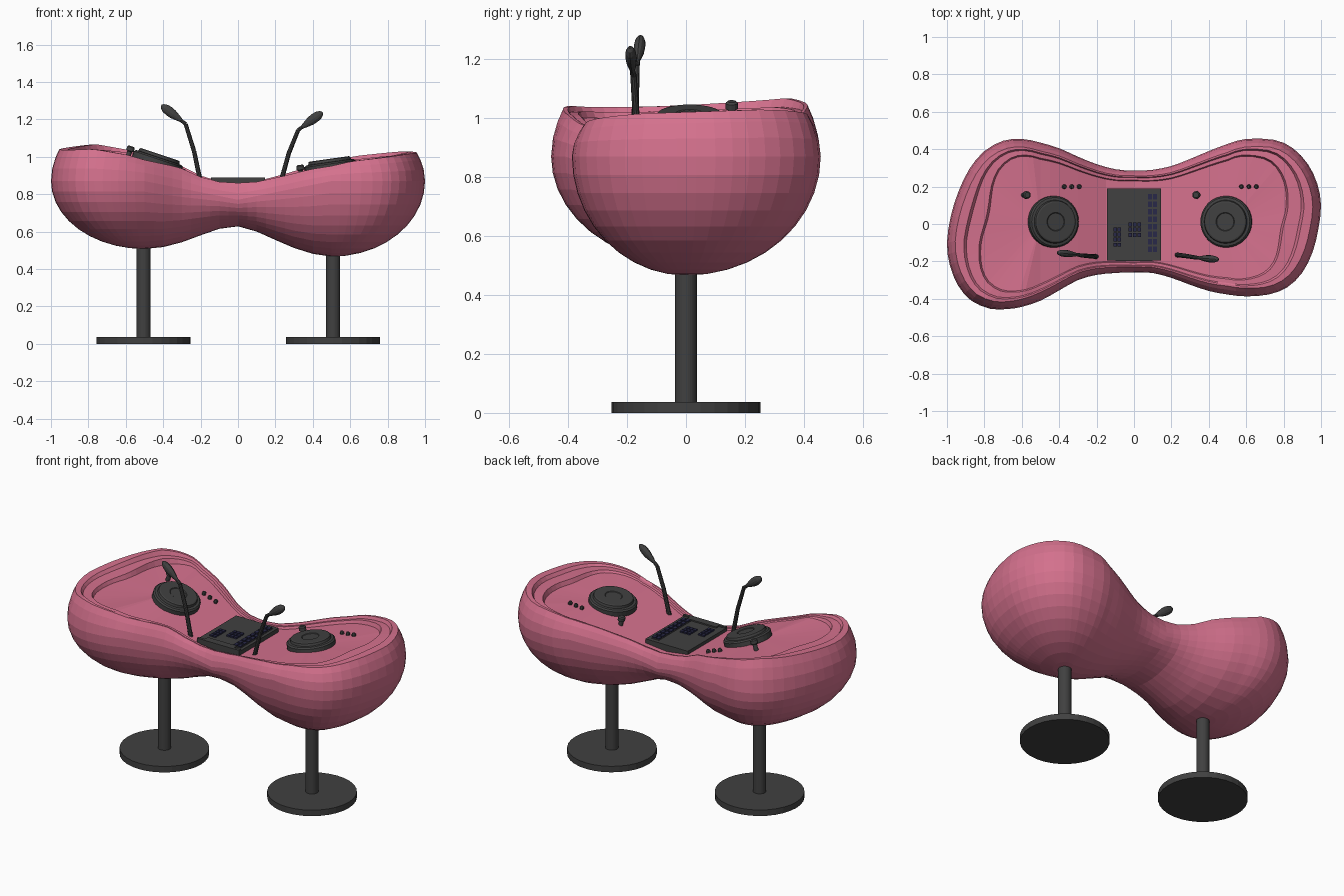
import bpy, bmesh, math
from mathutils import Vector, Matrix

if "Cube" in bpy.data.objects:
    bpy.data.objects.remove(bpy.data.objects["Cube"])


def material(name, rgb):
    m = bpy.data.materials.new(name)
    m.diffuse_color = (*rgb, 1)
    m.use_nodes = True
    m.node_tree.nodes["Principled BSDF"].inputs["Base Color"].default_value = m.diffuse_color
    return m


PINK = material("pink shell", (0.66, 0.165, 0.268))
DARK = material("dark grey", (0.052, 0.052, 0.052))
NAVY = material("navy buttons", (0.022, 0.022, 0.065))


def finish(name, bm, mat):
    bmesh.ops.recalc_face_normals(bm, faces=bm.faces)
    me = bpy.data.meshes.new(name)
    bm.to_mesh(me)
    bm.free()
    me.materials.append(mat)
    ob = bpy.data.objects.new(name, me)
    bpy.context.collection.objects.link(ob)
    return ob


def lathe(name, profile, mtx, mat, n=24):
    """Revolve (radius, height) points round z, capped at both ends."""
    bm = bmesh.new()
    rings = []
    for r, z in profile:
        rings.append([bm.verts.new(mtx @ Vector((r * math.cos(2 * math.pi * i / n),
                                                 r * math.sin(2 * math.pi * i / n), z)))
                      for i in range(n)])
    for a, b in zip(rings, rings[1:]):
        for i in range(n):
            j = (i + 1) % n
            bm.faces.new((a[i], a[j], b[j], b[i]))
    bm.faces.new(rings[0][::-1])
    bm.faces.new(rings[-1])
    return finish(name, bm, mat)


def boxes(name, items, mat):
    """Join several boxes given as (centre, size)."""
    bm = bmesh.new()
    for c, s in items:
        bmesh.ops.create_cube(bm, size=1, matrix=Matrix.Translation(c) @ Matrix.Diagonal((*s, 1)))
    return finish(name, bm, mat)


def interp(table, x):
    if x <= table[0][0]:
        return table[0][1]
    for (x0, z0), (x1, z1) in zip(table, table[1:]):
        if x <= x1:
            return z0 + (z1 - z0) * (x - x0) / (x1 - x0)
    return table[-1][1]


# ---- shell outline seen from above, and height profiles along x
stations = [i / 10 for i in range(-5, 6)]
front = [-.41, -.355, -.30, -.272, -.262, -.258, -.262, -.288, -.325, -.358, -.377]
back = [.435, .405, .36, .32, .293, .285, .29, .31, .348, .39, .428]
right_cap = [(.6, -.387), (.72, -.377), (.82, -.338), (.9, -.26), (.955, -.15), (.985, -.03),
             (1, .1), (.98, .215), (.93, .32), (.85, .405), (.75, .45), (.6, .455)]
left_cap = [(-.6, .455), (-.7, .445), (-.8, .39), (-.88, .295), (-.94, .17), (-.98, .04), (-1, -.1),
            (-.985, -.22), (-.94, -.33), (-.87, -.41), (-.77, -.453), (-.68, -.455), (-.6, -.443)]
control = [Vector(p) for p in (list(zip(stations, front)) + right_cap
                               + list(zip(stations, back))[::-1] + left_cap)]
outline = []
for i, p in enumerate(control):
    o, q, r = control[i - 1], control[(i + 1) % len(control)], control[(i + 2) % len(control)]
    outline += [p, (9 * (p + q) - o - r) / 16]

RIM = [(-1, 1.055), (-.8, 1.067), (-.6, 1.035), (-.31, .955), (-.2, .9), (-.1, .87), (0, .86),
       (.1, .87), (.24, .906), (.385, .95), (.625, 1.0), (.95, 1.032)]
BOTTOM = [(-.5, .507), (-.4, .517), (-.3, .543), (-.2, .58), (-.1, .615), (0, .628),
          (.1, .60), (.2, .555), (.3, .512), (.4, .481), (.5, .466)]
FLOOR = [(-.85, 1.0), (-.57, 1.005), (-.43, .965), (-.3, .918), (-.15, .86), (0, .84),
         (.15, .855), (.3, .893), (.49, .943), (.65, .962), (.85, .975)]


def column(x, y):
    """Points from the underside spine, over the rim, to the floor spine."""
    sx = max(-.5, min(.5, x))
    lobe = min(1, abs(x) / .5)
    spine = Vector((sx, 0))
    out = Vector((x, y)) - spine
    length, d = out.length, out.normalized()
    mid = .77 + .1 * lobe
    low = interp(BOTTOM, sx)
    rim = interp(RIM, x) + .03 * (y - .4) * lobe
    floor = min(interp(FLOOR, x), rim - .01)
    ledge = rim - .45 * (rim - floor)
    end, k = d.x ** 2 * (abs(x) > .5), .6 + .4 * lobe
    pts = []
    for i in range(11):
        t = math.pi / 2 * (1 - i / 10)
        pts.append((length * math.cos(t), mid - (mid - low) * math.sin(t)))
    for s in (.4, .75, 1):
        pts.append((length - .045 * k * s * s, mid + (rim - mid) * s))
    pts += [(length - (.055 + .04 * end) * k, rim),
            (length - (.062 + .048 * end) * k, ledge),
            (length - (.083 + .105 * end) * k, ledge),
            (length - (.09 + .11 * end) * k, floor),
            (0, interp(FLOOR, sx))]
    return [(*(spine + d * r), z) for r, z in pts]


bm = bmesh.new()
cols = [[bm.verts.new(p) for p in column(x, y)] for x, y in outline]
for a, b in zip(cols, cols[1:] + cols[:1]):
    for i in range(len(a) - 1):
        bm.faces.new((a[i], b[i], b[i + 1], a[i + 1]))
bmesh.ops.remove_doubles(bm, verts=bm.verts, dist=0.0005)
finish("pod_shell", bm, PINK)

# ---- pedestals
for side, x in (("left", -.505), ("right", .508)):
    lathe(side + "_pedestal", [(.252, 0), (.252, .037), (.037, .037), (.037, .56)],
          Matrix.Translation((x, 0, 0)), DARK, 32)

# ---- turntables with their knobs and small buttons
platter = [(.138, -.02), (.138, .012), (.130, .02), (.116, .022), (.112, .036),
           (.104, .039), (.05, .039), (.046, .036)]
for side, x, z, tilt, knob_x, btn_x in (("left", -.43, .976, .32, -.585, -.375),
                                        ("right", .493, .95, -.14, .338, .575)):
    rot = Matrix.Rotation(tilt, 4, 'Y')
    lathe(side + "_turntable", platter, Matrix.Translation((x, .012, z)) @ rot, DARK, 32)
    lathe(side + "_knob", [(.013, -.02), (.013, .018), (.021, .022), (.021, .042), (.014, .048)],
          Matrix.Translation((knob_x, .155, interp(FLOOR, knob_x) + .006)) @ rot, DARK, 12)
    for i in range(3):
        bx = btn_x + .04 * i
        lathe(f"{side}_button_{i}", [(.012, -.015), (.012, .012), (.007, .02)],
              Matrix.Translation((bx, .2, interp(FLOOR, bx))) @ rot, DARK, 8)

# ---- mixer with raised front lip and button groups
boxes("mixer", [((0, -.003, .853), (.29, .385, .054)),
                ((0, -.175, .876), (.2, .045, .024)),
                ((0, -.188, .876), (.29, .016, .024)),
                ((.098, .005, .880), (.056, .32, .006))], DARK)
pads = []
for cx, cy, nx, ny, dx, dy in ((.098, .005, 2, 8, .027, .04),
                               (.003, -.03, 3, 3, .024, .028),
                               (-.09, -.07, 2, 4, .022, .027)):
    for i in range(nx):
        for j in range(ny):
            pads.append(((cx + (i - (nx - 1) / 2) * dx, cy + (j - (ny - 1) / 2) * dy, .882),
                         (dx * .8, dy * .75, .014)))
boxes("mixer_buttons", pads, NAVY)


# ---- lamps: bent stem with a flattened drop-shaped head
def along(a, b):
    a, b = Vector(a), Vector(b)
    return Matrix.Translation(a) @ (b - a).to_track_quat('Z', 'Y').to_matrix().to_4x4(), (b - a).length


lamps = (("left", [(-.195, -.175, .84), (-.235, -.172, 1.03), (-.28, -.168, 1.175),
                   (-.305, -.164, 1.195), (-.41, -.153, 1.275)]),
         ("right", [(.225, -.165, .85), (.272, -.17, 1.02), (.322, -.178, 1.143),
                    (.345, -.181, 1.16), (.452, -.19, 1.238)]))
for side, p in lamps:
    for i, (r0, r1) in enumerate(((.013, .012), (.012, .011), (.011, .009))):
        m, h = along(p[i], p[i + 1])
        lathe(f"{side}_lamp_stem_{i}", [(r0, 0), (r1, h)], m, DARK, 10)
    m, h = along(p[3], p[4])
    head = [(.009, -.005), (.016, .15 * h), (.024, .4 * h), (.026, .6 * h),
            (.023, .8 * h), (.014, .94 * h), (.004, h)]
    lathe(side + "_lamp_head", head, m @ Matrix.Diagonal((.75, 1, 1, 1)), DARK, 12)
